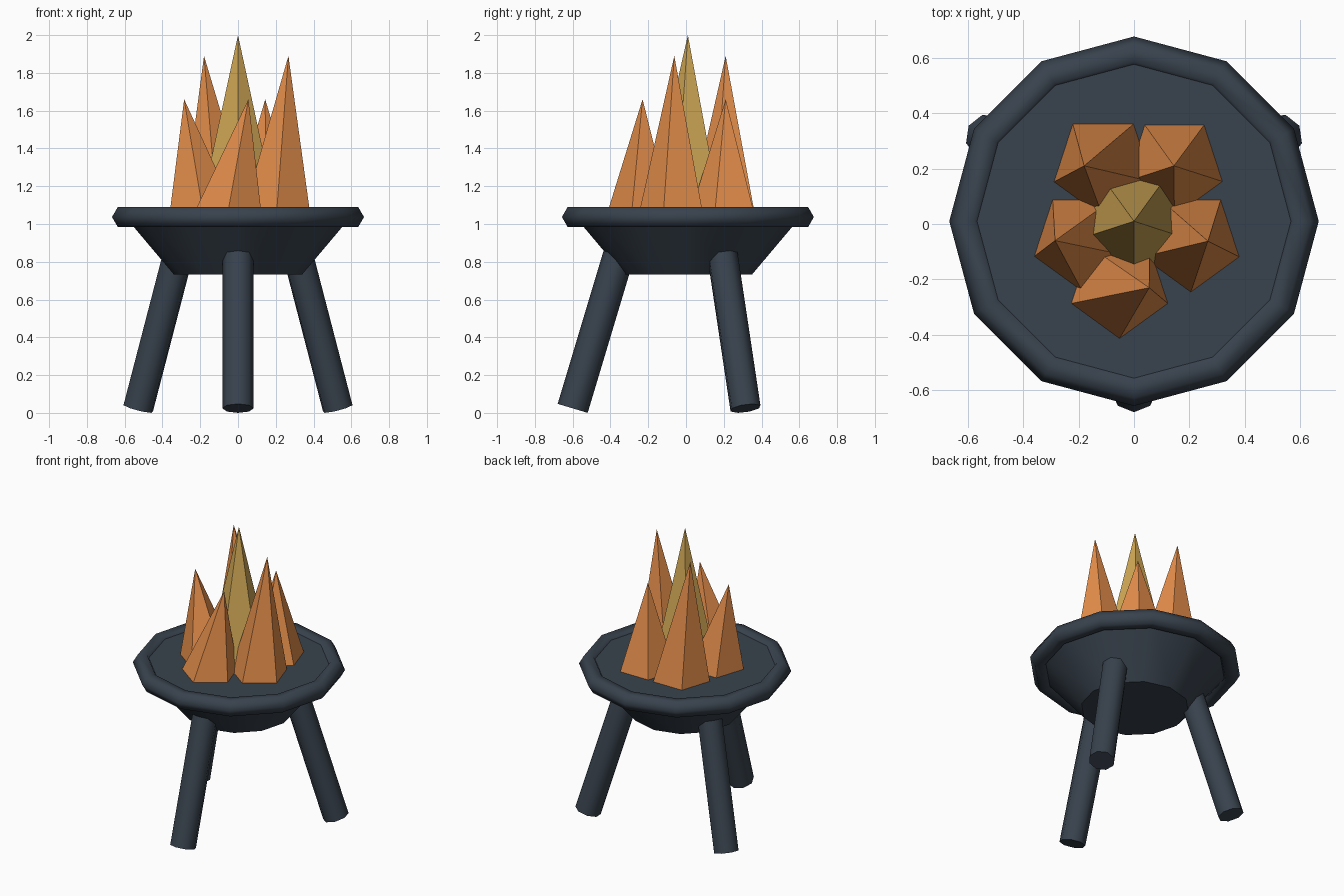
import bpy, bmesh
from math import sin, cos, pi, radians
from mathutils import Vector

if "Cube" in bpy.data.objects:
    bpy.data.objects.remove(bpy.data.objects["Cube"])

CY = 0.01                      # y of the bowl's axis


def material(name, rgb):
    m = bpy.data.materials.new(name)
    m.diffuse_color = (*rgb, 1)
    m.use_nodes = True
    m.node_tree.nodes["Principled BSDF"].inputs["Base Color"].default_value = m.diffuse_color
    return m


iron = material("dark_iron", (0.04, 0.055, 0.075))
orange = material("orange_flame", (0.78, 0.27, 0.07))
yellow = material("yellow_flame", (0.62, 0.38, 0.09))


def finish(ob, name, mat, smooth=None):
    ob.name = name
    ob.data.materials.append(mat)
    if smooth:
        bpy.ops.object.shade_smooth_by_angle(angle=radians(smooth))


# Bowl: closed twelve-sided cone, its top is the fire bed
bpy.ops.mesh.primitive_cone_add(vertices=12, radius1=0.34, radius2=0.625, depth=0.338,
                                location=(0, CY, 0.733 + 0.169))
finish(bpy.context.object, "bowl", iron, 40)

# Rim: twelve-sided ring with a hexagonal section
bpy.ops.mesh.primitive_torus_add(major_segments=12, minor_segments=6, major_radius=0.607,
                                 minor_radius=0.06, location=(0, CY, 1.037))
finish(bpy.context.object, "rim", iron, 65)

# Three splayed legs running up into the bowl
for name, deg in (("front_leg", -90), ("right_leg", 30), ("left_leg", 150)):
    d = Vector((cos(radians(deg)), sin(radians(deg)), 0))
    foot = d * 0.61 + Vector((0, CY, 0.024))
    top = d * 0.352 + Vector((0, CY, 0.884))
    axis = top - foot
    bpy.ops.mesh.primitive_cylinder_add(vertices=8, radius=0.083, depth=axis.length,
                                        location=(foot + top) / 2)
    ob = bpy.context.object
    # spin so a corner faces outward, then tip towards the bowl
    ob.rotation_mode = 'QUATERNION'
    spin = Vector((1, 0, 0)).rotation_difference(d) if deg != 150 else \
        Vector((0, 1, 0)).rotation_difference(d)
    ob.rotation_quaternion = Vector((0, 0, 1)).rotation_difference(axis) @ spin
    finish(ob, name, iron, 50)


# Flames: five-sided spikes whose tips lean sideways
def flame(name, x, y, r, tip_x, tip_z, mat):
    bm = bmesh.new()
    ring = [bm.verts.new((x + r * cos(a), y + r * sin(a), 1.055))
            for a in (-pi / 2 + i * 2 * pi / 5 for i in range(5))]
    tip = bm.verts.new((tip_x, y, tip_z))
    bm.faces.new(ring[::-1])
    for i in range(5):
        bm.faces.new((ring[i], ring[(i + 1) % 5], tip))
    me = bpy.data.meshes.new(name)
    bm.to_mesh(me)
    bm.free()
    ob = bpy.data.objects.new(name, me)
    bpy.context.collection.objects.link(ob)
    finish(ob, name, mat)


flame("center_flame", 0, CY, 0.215, 0, 2.0, yellow)
flame("back_left_flame", -0.11, 0.21, 0.19, -0.18, 1.89, orange)
flame("back_right_flame", 0.146, 0.21, 0.187, 0.144, 1.66, orange)
flame("left_flame", -0.184, -0.06, 0.187, -0.285, 1.66, orange)
flame("right_flame", 0.204, -0.062, 0.187, 0.267, 1.89, orange)
flame("front_flame", -0.055, -0.23, 0.188, 0.055, 1.66, orange)
